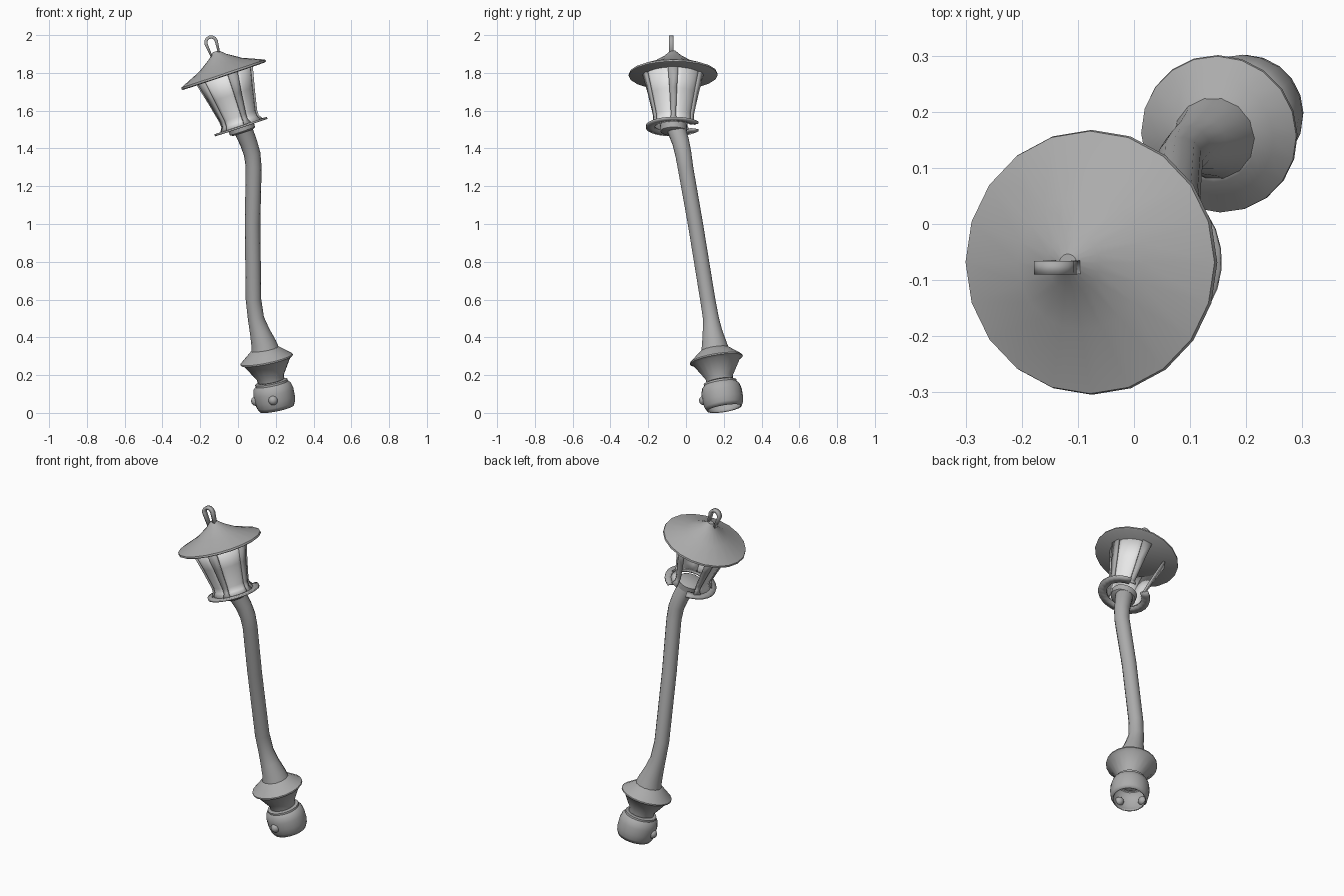
import bpy, bmesh, math
from mathutils import Vector, Matrix

if "Cube" in bpy.data.objects:
    bpy.data.objects.remove(bpy.data.objects["Cube"])


def material(name, v):
    m = bpy.data.materials.new(name)
    m.use_nodes = True
    m.diffuse_color = (v, v, v, 1)
    m.node_tree.nodes["Principled BSDF"].inputs["Base Color"].default_value = (v, v, v, 1)
    return m


METAL = material("grey metal", 0.41)
GLASS = material("pale glass", 0.8)


def frame(origin, axis):
    """Matrix that moves local z onto a leaning axis."""
    turn = Vector((0, 0, 1)).rotation_difference(Vector(axis))
    return Matrix.Translation(origin) @ turn.to_matrix().to_4x4()


def finish(name, bm, matrix, mat=METAL, thick=0, angle=35):
    bmesh.ops.recalc_face_normals(bm, faces=bm.faces)
    mesh = bpy.data.meshes.new(name)
    bm.to_mesh(mesh)
    bm.free()
    mesh.materials.append(mat)
    ob = bpy.data.objects.new(name, mesh)
    bpy.context.collection.objects.link(ob)
    ob.matrix_world = matrix
    if thick:
        mod = ob.modifiers.new("thickness", "SOLIDIFY")
        mod.thickness, mod.offset = thick, 0
    bpy.ops.object.select_all(action="DESELECT")
    ob.select_set(True)
    bpy.context.view_layer.objects.active = ob
    bpy.ops.object.shade_smooth_by_angle(angle=math.radians(angle))
    return ob


def grid(name, rows, matrix, closed=False, caps=False, **kw):
    """Skin over rows of points; closed joins each row into a loop."""
    bm = bmesh.new()
    vs = [[bm.verts.new(p) for p in row] for row in rows]
    n = len(vs[0])
    for a, b in zip(vs, vs[1:]):
        for i in range(n if closed else n - 1):
            j = (i + 1) % n
            bm.faces.new((a[i], a[j], b[j], b[i]))
    if caps:
        bm.faces.new(vs[0])
        bm.faces.new(vs[-1])
    return finish(name, bm, matrix, **kw)


def arc(r, h, a0, a1, n):
    angles = [math.radians(a0 + (a1 - a0) * i / n) for i in range(n + 1)]
    return [(r * math.cos(a), r * math.sin(a), h) for a in angles]


def lathe(name, profile, matrix, sides=20, **kw):
    return grid(name, [arc(r, h, 0, 360, sides)[:-1] for r, h in profile],
                matrix, closed=True, **kw)


BASE = frame((0.205, 0.203, 0.024), (-0.2, -0.16, 0.97))
LAMP = frame((0.017, -0.066, 1.512), (-0.318, -0.008, 0.948))

# Hollow foot drum, open underneath
lathe("foot_drum", [(0.09, 0), (0.1, 0.02), (0.105, 0.05), (0.105, 0.09), (0.098, 0.12),
                    (0.085, 0.133), (0.085, 0.143), (0.07, 0.148)], BASE, thick=0.006)

# Funnel and flange above the drum
lathe("foot_funnel", [(0.07, 0.135), (0.073, 0.17), (0.126, 0.255), (0.142, 0.264),
                      (0.141, 0.271), (0.105, 0.3), (0.078, 0.322), (0.07, 0.326)],
      BASE, caps=True)

# Two round bolts on the drum
for i, a in enumerate((185, 265)):
    bm = bmesh.new()
    bmesh.ops.create_uvsphere(bm, u_segments=12, v_segments=8, radius=0.026)
    spot = Vector(arc(0.1, 0.062, a, a, 1)[0])
    finish(f"foot_bolt_{i + 1}", bm, BASE @ Matrix.Translation(spot), angle=60)

# Bent post, swept along its path: x, y, z, radius
PATH = [(0.149, 0.157, 0.305, 0.081), (0.135, 0.149, 0.37, 0.066), (0.115, 0.14, 0.43, 0.053),
        (0.095, 0.132, 0.5, 0.043), (0.082, 0.115, 0.6, 0.041), (0.077, 0.05, 1.0, 0.041),
        (0.083, -0.003, 1.3, 0.042), (0.075, -0.014, 1.37, 0.044),
        (0.056, -0.027, 1.43, 0.046), (0.027, -0.05, 1.5, 0.05)]
rows = []
for i, p in enumerate(PATH):
    a, b = PATH[max(i - 1, 0)], PATH[min(i + 1, len(PATH) - 1)]
    m = frame(p[:3], Vector(b[:3]) - Vector(a[:3]))
    rows.append([m @ Vector(q) for q in arc(p[3], 0, 0, 360, 14)[:-1]])
grid("bent_post", rows, Matrix(), closed=True, caps=True, angle=50)

# Collar under the lamp
lathe("lamp_collar", [(0.055, -0.03), (0.07, -0.022), (0.072, 0.012), (0.06, 0.02)],
      LAMP, caps=True)

# Broken base ring with a gap at the back
grid("base_ring", [arc(r, 0.004, 115, 425, 22) for r in (0.1, 0.147)], LAMP, thick=0.011)

# Lantern cage: five uprights and four remaining panes
SHELL = [(0.115, 0.008), (0.102, 0.03), (0.102, 0.06), (0.128, 0.18), (0.156, 0.295)]
HALF = [0.02, 0.013, 0.014, 0.02, 0.028]
for i in range(5):
    a = 72 * i
    grid(f"lamp_upright_{i + 1}", [[(r + 0.001, -w, h), (r + 0.001, w, h)]
         for (r, h), w in zip(SHELL, HALF)], LAMP @ Matrix.Rotation(math.radians(a), 4, "Z"),
         thick=0.012)
    if i != 1:
        grid(f"lamp_pane_{i + 1}", [arc(r - 0.003, h, a, a + 72, 4) for r, h in SHELL], LAMP,
             mat=GLASS, thick=0.004, angle=50)

# Conical roof
lathe("lamp_roof", [(0.23, 0.286), (0.236, 0.29), (0.234, 0.3), (0.12, 0.348),
                    (0.05, 0.393), (0.016, 0.424)], LAMP, caps=True)

# Hanging loop on the roof
loop = [[], []]
for row, half, top in ((loop[0], 0.037, 0.514), (loop[1], 0.02, 0.497)):
    bend = [(half * math.cos(t * math.pi / 6), top - half * (1 - math.sin(t * math.pi / 6)))
            for t in range(7)]
    flat = [(0.6 * half + 0.004, 0.4)] + bend + [(-0.6 * half - 0.004, 0.4)]
    row.extend((x - 0.008, -0.008, h) for x, h in flat)
grid("hanging_loop", loop, LAMP, thick=0.024)
